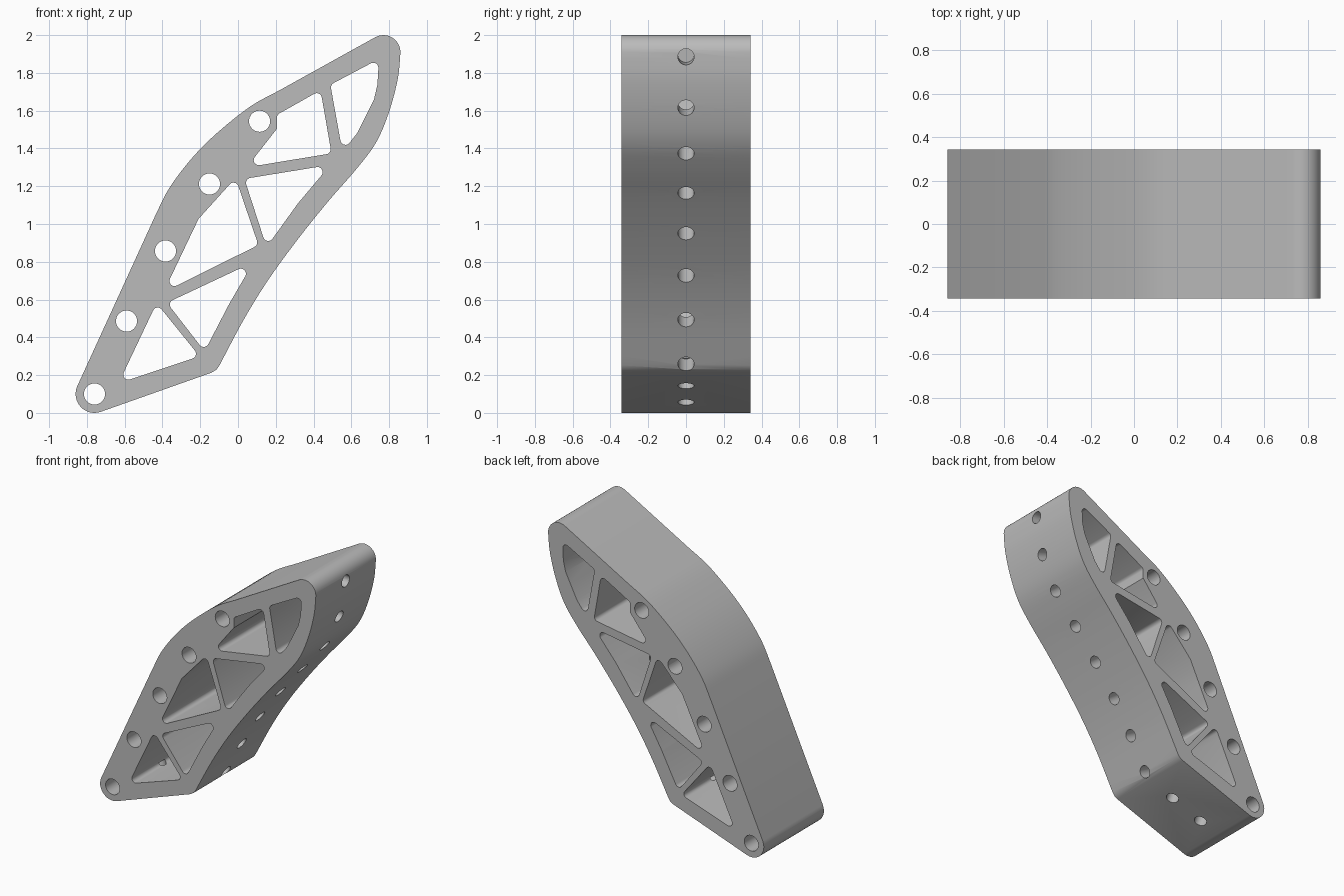
import bpy, bmesh, math
from mathutils import Vector

cube = bpy.data.objects.get("Cube")
if cube:
    bpy.data.objects.remove(cube, do_unlink=True)

HALF = 0.342   # half of the body width along y

gray = bpy.data.materials.new("plain gray")
gray.use_nodes = True
color = (0.5, 0.5, 0.5, 1)
gray.diffuse_color = color
gray.node_tree.nodes["Principled BSDF"].inputs["Base Color"].default_value = color


def arc(cx, cz, r, start, end, n=12):
    angles = [math.radians(start + (end - start) * i / n) for i in range(n + 1)]
    return [Vector((cx + r * math.cos(a), cz + r * math.sin(a))) for a in angles]


def smooth_path(points, steps=5):
    """Catmull-Rom path through the points."""
    p = [Vector(q) for q in points]
    p = [2 * p[0] - p[1]] + p + [2 * p[-1] - p[-2]]
    out = []
    for a, b, c, d in zip(p, p[1:], p[2:], p[3:]):
        for i in range(steps):
            t = i / steps
            out.append(0.5 * (2 * b + (c - a) * t + (2 * a - 5 * b + 4 * c - d) * t * t
                              + (3 * b - a - 3 * c + d) * t ** 3))
    return out + [p[-2]]


def rounded(corners, r=0.027, n=6):
    """Fillet every sharp corner of a polygon."""
    pts = [Vector(c) for c in corners]
    out = []
    for i, b in enumerate(pts):
        u = (pts[i - 1] - b).normalized()
        v = (pts[(i + 1) % len(pts)] - b).normalized()
        half = u.angle(v) / 2
        if half > math.radians(60):      # shallow bends stay crisp
            out.append(b)
            continue
        reach = r / math.tan(half)
        center = b + (u + v).normalized() * r / math.sin(half)
        s, e = b + u * reach - center, b + v * reach - center
        turn = s.angle_signed(e)
        for k in range(n + 1):
            a = -turn * k / n
            out.append(center + Vector((s.x * math.cos(a) - s.y * math.sin(a),
                                        s.x * math.sin(a) + s.y * math.cos(a))))
    return out


def prism(bm, profile, half):
    """Extrude an x-z profile along y."""
    face = bm.faces.new([bm.verts.new((p.x, -half, p.y)) for p in profile])
    ext = bmesh.ops.extrude_face_region(bm, geom=[face])
    moved = [v for v in ext["geom"] if isinstance(v, bmesh.types.BMVert)]
    bmesh.ops.translate(bm, verts=moved, vec=(0, 2 * half, 0))


def finish(bm, name):
    bmesh.ops.recalc_face_normals(bm, faces=bm.faces)
    mesh = bpy.data.meshes.new(name)
    bm.to_mesh(mesh)
    bm.free()
    mesh.materials.append(gray)
    obj = bpy.data.objects.new(name, mesh)
    bpy.context.collection.objects.link(obj)
    return obj


# Outline: rounded foot, bowed back, rounded tip, S-shaped belly
foot = arc(-0.76, 0.10, 0.10, 289, 156)
back = smooth_path([(-0.44, 1.04), (-0.373, 1.175), (-0.278, 1.308), (-0.167, 1.43),
                    (-0.034, 1.547), (0.085, 1.635), (0.22, 1.708)])
tip = arc(0.77, 1.91, 0.09, 119, 0)
belly = smooth_path([(0.86, 1.90), (0.845, 1.764), (0.80, 1.594), (0.733, 1.435),
                     (0.632, 1.297), (0.484, 1.127), (0.325, 0.93), (0.167, 0.714),
                     (0.034, 0.50), (-0.098, 0.252)])
heel = [Vector((-0.113, 0.23)), Vector((-0.14, 0.213))]

bm = bmesh.new()
prism(bm, foot + back + tip + belly[1:] + heel, HALF)
body = finish(bm, "truss_body")

# Pockets between the braces
pockets = [
    [(-0.632, 0.157), (-0.431, 0.581), (-0.204, 0.30)],
    [(-0.376, 0.583), (0.082, 0.798), (-0.045, 0.58), (-0.177, 0.326)],
    [(-0.394, 0.639), (-0.209, 1.027), (-0.013, 1.244), (0.108, 0.889)],
    [(0.034, 1.239), (0.489, 1.313), (0.318, 1.11), (0.151, 0.878)],
    [(0.046, 1.30), (0.206, 1.504), (0.206, 1.578), (0.437, 1.708), (0.495, 1.374)],
    [(0.489, 1.737), (0.746, 1.873), (0.738, 1.737), (0.72, 1.66), (0.685, 1.589),
     (0.63, 1.48), (0.553, 1.382)],
]
bm = bmesh.new()
for corners in pockets:
    prism(bm, rounded(corners), HALF + 0.1)

# Cross holes along the back
for x, z in [(-0.76, 0.10), (-0.59, 0.486), (-0.384, 0.857), (-0.151, 1.212), (0.114, 1.544)]:
    prism(bm, arc(x, z, 0.056, 0, 348.75, 31), HALF + 0.1)
pocket_cutter = finish(bm, "pocket_cutter")

# Small holes drilled square to the belly and the underside
edge = belly + heel + [foot[0]]
bm = bmesh.new()
for z in [1.885, 1.615, 1.373, 1.164, 0.95, 0.727, 0.493, 0.258, 0.143, 0.056]:
    for a, b in zip(edge, edge[1:]):
        if a.y >= z > b.y:
            p = a.lerp(b, (a.y - z) / (a.y - b.y))
            d = (b - a).normalized()
            axis = Vector((-d.y, 0, d.x))
            made = bmesh.ops.create_cone(bm, cap_ends=True, segments=24, radius1=0.043,
                                         radius2=0.043, depth=0.24)
            turn = axis.to_track_quat('Z', 'Y').to_matrix()
            bmesh.ops.rotate(bm, verts=made["verts"], matrix=turn)
            bmesh.ops.translate(bm, verts=made["verts"], vec=Vector((p.x, 0, p.y)) - axis * 0.02)
drill_cutter = finish(bm, "drill_cutter")

# Cut the openings, then tidy the shading
bpy.context.view_layer.objects.active = body
for cutter in (pocket_cutter, drill_cutter):
    cutter.hide_render = True
    mod = body.modifiers.new(cutter.name, 'BOOLEAN')
    mod.operation = 'DIFFERENCE'
    mod.solver = 'EXACT'
    mod.object = cutter
    bpy.ops.object.modifier_apply(modifier=mod.name)
    bpy.data.objects.remove(cutter, do_unlink=True)

bpy.ops.object.select_all(action='DESELECT')
body.select_set(True)
bpy.ops.object.shade_smooth_by_angle(angle=math.radians(30))
